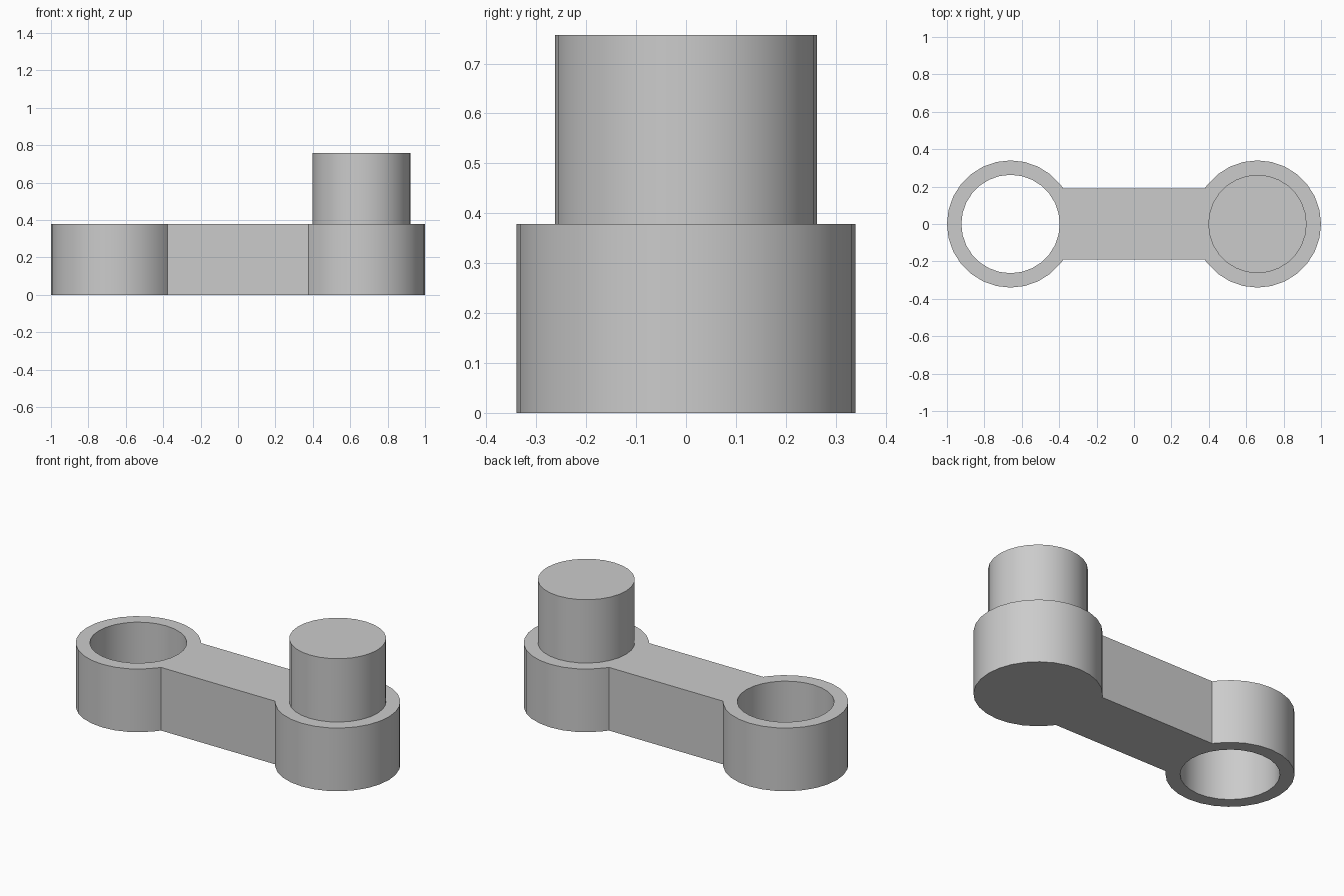
import bpy, bmesh
from math import sin, cos, pi, asin, sqrt

cube = bpy.data.objects.get("Cube")
if cube:
    bpy.data.objects.remove(cube, do_unlink=True)

CENTRE, BOSS_R, PIN_R = 0.66, 0.34, 0.263
ARM_HALF, THICK, TOP, SIDES = 0.19, 0.378, 0.757, 28

grey = bpy.data.materials.new("plain grey")
grey.use_nodes = True
grey.diffuse_color = (0.6, 0.6, 0.6, 1)
grey.node_tree.nodes["Principled BSDF"].inputs["Base Color"].default_value = (0.6, 0.6, 0.6, 1)


def circle(x, radius):
    return [(x + radius * cos(2 * pi * i / SIDES), radius * sin(2 * pi * i / SIDES))
            for i in range(SIDES)]


def boss_arc():
    """Right-hand boss outline, from the lower arm corner round to the upper one."""
    neck = pi - asin(ARM_HALF / BOSS_R)
    corner = CENTRE - sqrt(BOSS_R ** 2 - ARM_HALF ** 2)
    angles = [2 * pi * i / SIDES for i in range(-SIDES // 2, SIDES // 2)]
    arc = [(CENTRE + BOSS_R * cos(a), BOSS_R * sin(a)) for a in angles if abs(a) < neck - 0.03]
    return [(corner, -ARM_HALF)] + arc + [(corner, ARM_HALF)]


def extruded(name, loops, bottom, top):
    """Fill closed outlines (inner ones become holes) and raise them to a solid."""
    bm = bmesh.new()
    edges = []
    for loop in loops:
        verts = [bm.verts.new((x, y, bottom)) for x, y in loop]
        edges += [bm.edges.new((v, verts[i - 1])) for i, v in enumerate(verts)]
    bmesh.ops.triangle_fill(bm, edges=edges, use_beauty=True, normal=(0, 0, 1))
    raised = bmesh.ops.extrude_face_region(bm, geom=bm.faces[:], use_keep_orig=True)
    bmesh.ops.translate(bm, vec=(0, 0, top - bottom),
                        verts=[g for g in raised["geom"] if isinstance(g, bmesh.types.BMVert)])
    bmesh.ops.recalc_face_normals(bm, faces=bm.faces[:])
    mesh = bpy.data.meshes.new(name)
    bm.to_mesh(mesh)
    bm.free()
    mesh.materials.append(grey)
    obj = bpy.data.objects.new(name, mesh)
    bpy.context.collection.objects.link(obj)
    bpy.ops.object.select_all(action="DESELECT")
    obj.select_set(True)
    bpy.context.view_layer.objects.active = obj
    bpy.ops.object.shade_smooth_by_angle(angle=pi / 6)
    return obj


# Link body: two round bosses joined by a straight arm, with a through hole on one end
right_end = boss_arc()
left_end = [(-x, -y) for x, y in right_end]
extruded("link_body", [right_end + left_end, circle(-CENTRE, PIN_R)], 0, THICK)

# Pin standing on the other boss
extruded("pin", [circle(CENTRE, PIN_R)], THICK, TOP)
